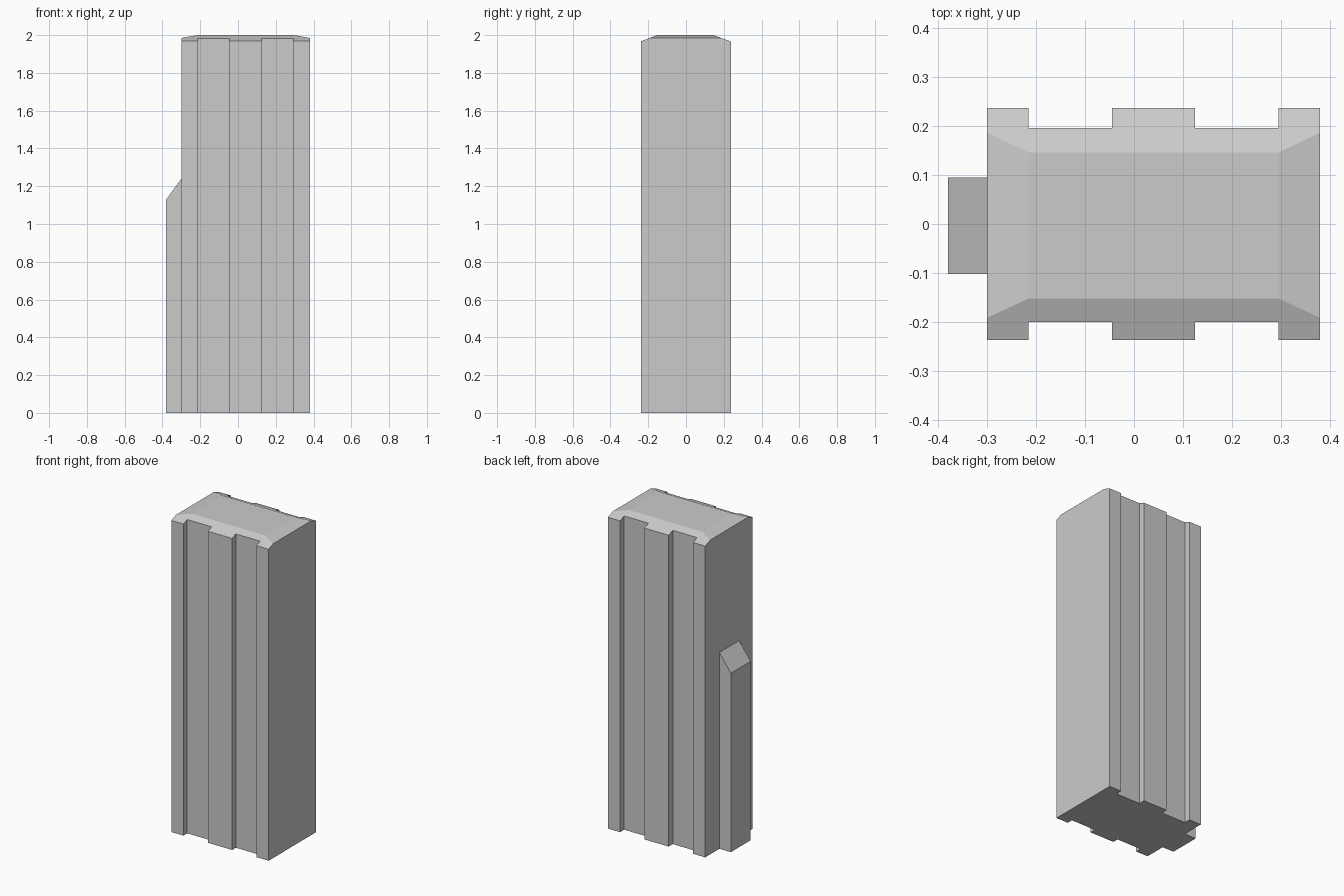
import bpy, bmesh
from mathutils import Vector

if "Cube" in bpy.data.objects:
    bpy.data.objects.remove(bpy.data.objects["Cube"])


def make_object(name, bm):
    bmesh.ops.recalc_face_normals(bm, faces=bm.faces[:])
    mesh = bpy.data.meshes.new(name)
    bm.to_mesh(mesh)
    bm.free()
    obj = bpy.data.objects.new(name, mesh)
    bpy.context.collection.objects.link(obj)
    return obj


def prism(points, direction):
    """Close a profile and extrude it along a direction."""
    bm = bmesh.new()
    face = bm.faces.new([bm.verts.new(p) for p in points])
    new = bmesh.ops.extrude_face_region(bm, geom=[face], use_keep_orig=True)["geom"]
    verts = [g for g in new if isinstance(g, bmesh.types.BMVert)]
    bmesh.ops.translate(bm, verts=verts, vec=direction)
    bmesh.ops.recalc_face_normals(bm, faces=bm.faces[:])
    return bm


def slice_off(bm, point, normal):
    """Cut away everything beyond the plane and cap the cut."""
    geom = bm.verts[:] + bm.edges[:] + bm.faces[:]
    bmesh.ops.bisect_plane(bm, geom=geom, dist=1e-5, plane_co=Vector(point),
                           plane_no=Vector(normal), clear_outer=True)
    rim = [e for e in bm.edges if e.is_boundary]
    bmesh.ops.holes_fill(bm, edges=rim, sides=0)


# Grooved pillar: rib and groove edges along x, repeated on both long sides
edges = [-0.30, -0.215, -0.045, 0.125, 0.295, 0.38]


def side(rib_y, groove_y):
    pts = []
    for i in range(len(edges) - 1):
        y = groove_y if i % 2 else rib_y
        pts += [(edges[i], y, 0), (edges[i + 1], y, 0)]
    return pts


outline = side(-0.237, -0.20) + side(0.237, 0.196)[::-1]
pillar = prism(outline, (0, 0, 2.0))

# Shallow chamfers on all four sides of the top
slice_off(pillar, (0, -0.152, 2.0), (0, -0.033, 0.087))
slice_off(pillar, (0, 0.146, 2.0), (0, 0.033, 0.089))
slice_off(pillar, (-0.215, 0, 2.0), (-0.015, 0, 0.085))
slice_off(pillar, (0.295, 0, 2.0), (0.015, 0, 0.085))
make_object("grooved_pillar", pillar)

# Half-height buttress with a slanted top on the left end
profile = [(-0.38, 0), (-0.30, 0), (-0.30, 1.24), (-0.38, 1.13)]
buttress = prism([(x, -0.102, z) for x, z in profile], (0, 0.197, 0))
make_object("side_buttress", buttress)
